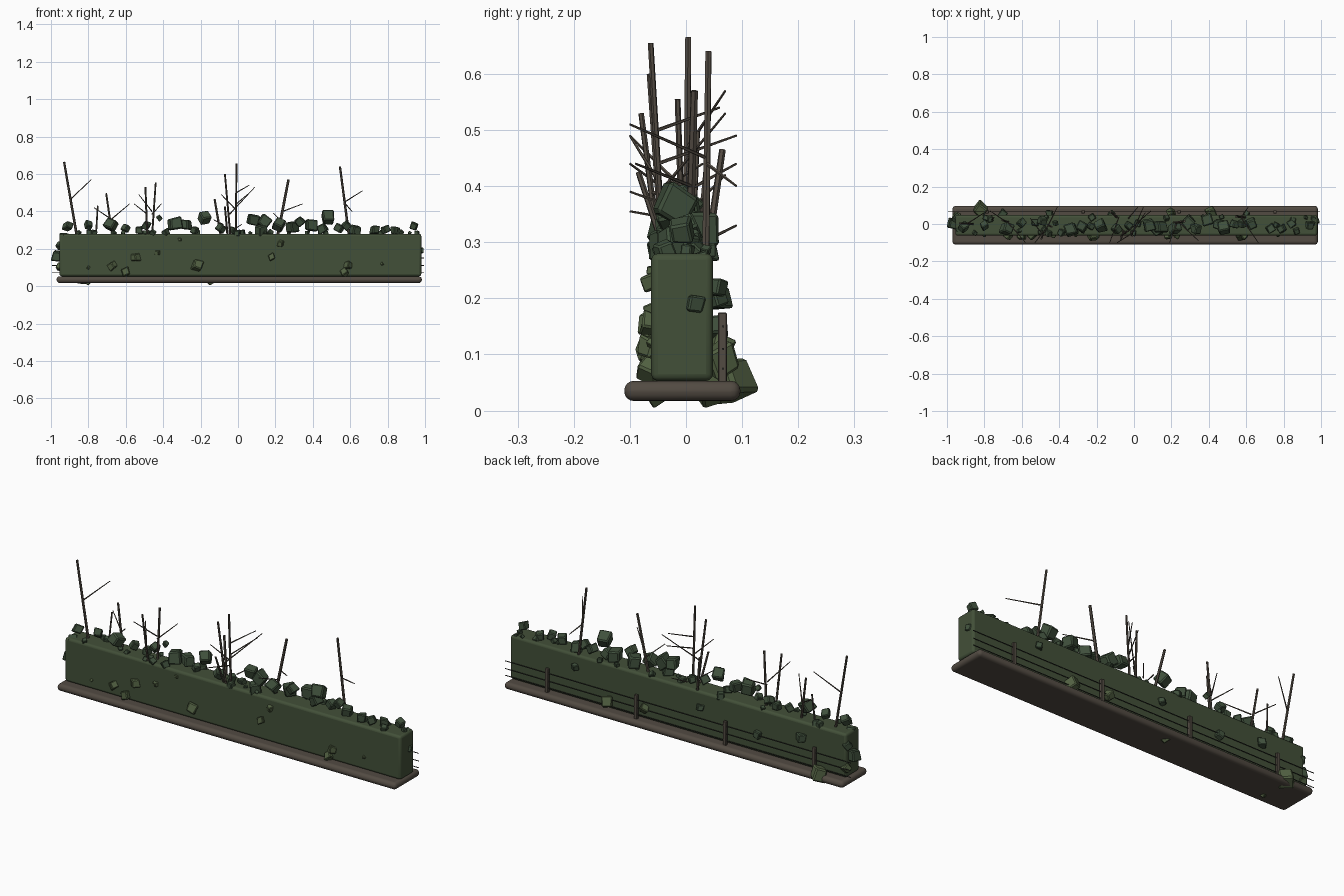
import bpy, bmesh, math, random
from mathutils import Vector, Euler
random.seed(7)

def mat(name, c):
    m = bpy.data.materials.new(name)
    m.diffuse_color = (*c, 1)
    return m

GREEN = mat("hedge_green", (0.055, 0.08, 0.04))
LEAF = mat("leaf_green", (0.05, 0.08, 0.045))
LIGHT = mat("light_leaf_green", (0.085, 0.12, 0.055))
BROWN = mat("bark_brown", (0.085, 0.07, 0.055))
WIRE = mat("wire_dark", (0.04, 0.04, 0.035))

def box(name, lo, hi, m, bevel=0.0, seg=3):
    lo, hi = Vector(lo), Vector(hi)
    bpy.ops.mesh.primitive_cube_add(size=1, location=(lo + hi) / 2)
    o = bpy.context.object
    o.name = name
    o.scale = hi - lo
    bpy.ops.object.transform_apply(location=False, rotation=False, scale=True)
    if bevel:
        b = o.modifiers.new("bevel", 'BEVEL')
        b.width, b.segments = bevel, seg
    o.data.materials.append(m)
    bpy.ops.object.shade_smooth_by_angle()
    return o

def rod(name, a, b, r1, r2, m, sides=6):
    a, b = Vector(a), Vector(b)
    d = b - a
    bpy.ops.mesh.primitive_cone_add(vertices=sides, radius1=r1, radius2=r2,
                                    depth=d.length, location=(a + b) / 2)
    o = bpy.context.object
    o.name = name
    o.rotation_euler = d.to_track_quat('Z', 'Y').to_euler()
    o.data.materials.append(m)
    return o

def clump(name, loc, r, m):
    # irregular faceted leaf lump: a jittered cube with chipped corners
    bm = bmesh.new()
    bmesh.ops.create_cube(bm, size=1.25 * r)
    for v in bm.verts:
        v.co *= random.uniform(0.8, 1.15)
    bmesh.ops.bevel(bm, geom=bm.edges[:], offset=0.13 * r, segments=1, affect='EDGES')
    me = bpy.data.meshes.new(name)
    bm.to_mesh(me)
    bm.free()
    me.materials.append(m)
    o = bpy.data.objects.new(name, me)
    bpy.context.collection.objects.link(o)
    o.location = loc
    o.rotation_euler = Euler([random.uniform(0, math.tau) for _ in range(3)])

# soil base and trimmed hedge body
box("soil_base", (-0.97, -0.11, 0.017), (0.983, 0.097, 0.053), BROWN, 0.017, 4)
box("hedge_body", (-0.955, -0.062, 0.053), (0.98, 0.048, 0.28), GREEN, 0.012, 3)

# leaf clumps along the top: x, z, radius
TOP = [(-.91, .32, .037), (-.80, .325, .03), (-.68, .33, .046), (-.60, .31, .03),
       (-.53, .30, .03), (-.49, .325, .03), (-.42, .365, .02), (-.34, .335, .05),
       (-.28, .33, .042), (-.18, .365, .042), (-.23, .30, .03), (-.09, .31, .035),
       (-.03, .30, .03), (.08, .355, .045), (.14, .345, .046), (.12, .30, .04),
       (.22, .33, .042), (.29, .315, .046), (.33, .345, .035), (.39, .325, .046),
       (.48, .365, .048), (.45, .31, .04), (.54, .31, .033), (.58, .325, .03),
       (.63, .30, .042), (.73, .30, .032), (.79, .305, .032), (.84, .295, .032),
       (.94, .32, .03)]
for x, z, r in TOP:
    clump("top_leaf_clump", (x, random.uniform(-.035, .025), z), r, LEAF)
for i in range(26):
    clump("top_leaf_clump", (random.uniform(-.93, .96), random.uniform(-.05, .04), .285),
          random.uniform(.012, .028), LEAF)

# clumps on the front face
for x, z, r in [(-.67, .11, .03), (-.55, .155, .033), (-.22, .11, .04), (.18, .155, .026),
                (.23, .23, .024), (.59, .11, .03), (-.60, .075, .034), (-.43, .18, .018),
                (-.31, .25, .012), (.57, .075, .03), (.77, .12, .01), (-.8, .1, .012)]:
    clump("front_leaf_clump", (x, -.062, z), r, LIGHT)
# clumps on the back face, ends and foot
for x, y, z, r in [(.41, .06, .09, .04), (.2, .06, .11, .03), (-.12, .055, .2, .025),
                   (-.45, .055, .15, .03), (.6, .055, .22, .025), (-.7, .055, .2, .03),
                   (-.82, .077, .055, .052), (-.15, .04, .03, .03), (-.8, -.05, .03, .024),
                   (-.965, .0, .16, .042), (-.93, -.03, .26, .035), (-.95, .04, .1, .03),
                   (-.95, .03, .22, .03), (.975, .015, .19, .025), (.96, .03, .27, .02)]:
    clump("side_leaf_clump", (x, y, z), r, LIGHT if z < .12 else LEAF)

# bare shoots: base x, top x, base y, top y, top z, radius
TWIGS = [(-.86, -.93, .0, .004, .665, .007), (-.76, -.75, .02, .035, .43, .005),
         (-.67, -.705, .01, .02, .497, .006), (-.485, -.495, -.045, -.08, .53, .006),
         (-.46, -.44, -.005, -.015, .555, .006), (-.09, -.125, .035, .065, .465, .007),
         (-.04, -.07, -.04, -.065, .60, .006), (-.012, -.008, -.04, -.063, .655, .006),
         (-.055, -.07, -.03, -.085, .425, .006), (.21, .27, .005, .015, .57, .008),
         (.595, .545, .035, .04, .64, .007)]
for bx, tx, by, ty, tz, r in TWIGS:
    rod("shoot", (bx, by, .26), (tx, ty, tz), r, r * .85, BROWN)

# thin side branches: start x, y, z then tip x, y, z
for x, y, z, tx, ty, tz in [
        (-.895, 0, .465, -.785, .07, .57 - .0), (-.675, .01, .36, -.58, -.10, .44),
        (-.68, .01, .36, -.77, .07, .42), (-.485, -.06, .385, -.555, .03, .44),
        (-.46, -.01, .40, -.53, -.10, .49), (-.46, -.01, .385, -.41, .09, .44),
        (-.045, -.05, .385, .09, .07, .53), (-.01, -.05, .5, .06, .06, .54),
        (-.012, -.05, .41, -.09, -.10, .49), (-.01, -.05, .44, .05, .09, .49),
        (.24, .01, .40, .345, -.09, .44), (.23, .01, .35, .19, -.10, .39),
        (.57, .037, .45, .665, -.10, .51), (.575, .037, .44, .61, .09, .40),
        (-.08, .04, .33, -.13, -.10, .355), (-.03, .03, .30, .02, .09, .33)]:
    rod("side_branch", (x, y, z), (tx, ty, tz), .0035, .002, BROWN, 5)

# wire fence along the back
for i in range(4):
    x = -.785 + i * .513
    box("fence_post", (x - .009, .057, .035), (x + .009, .073, .175), BROWN, .002, 1)
for z in (.075, .11, .15):
    rod("fence_wire", (-.995, .066, z), (.995, .066, z), .0022, .0022, WIRE, 5)
